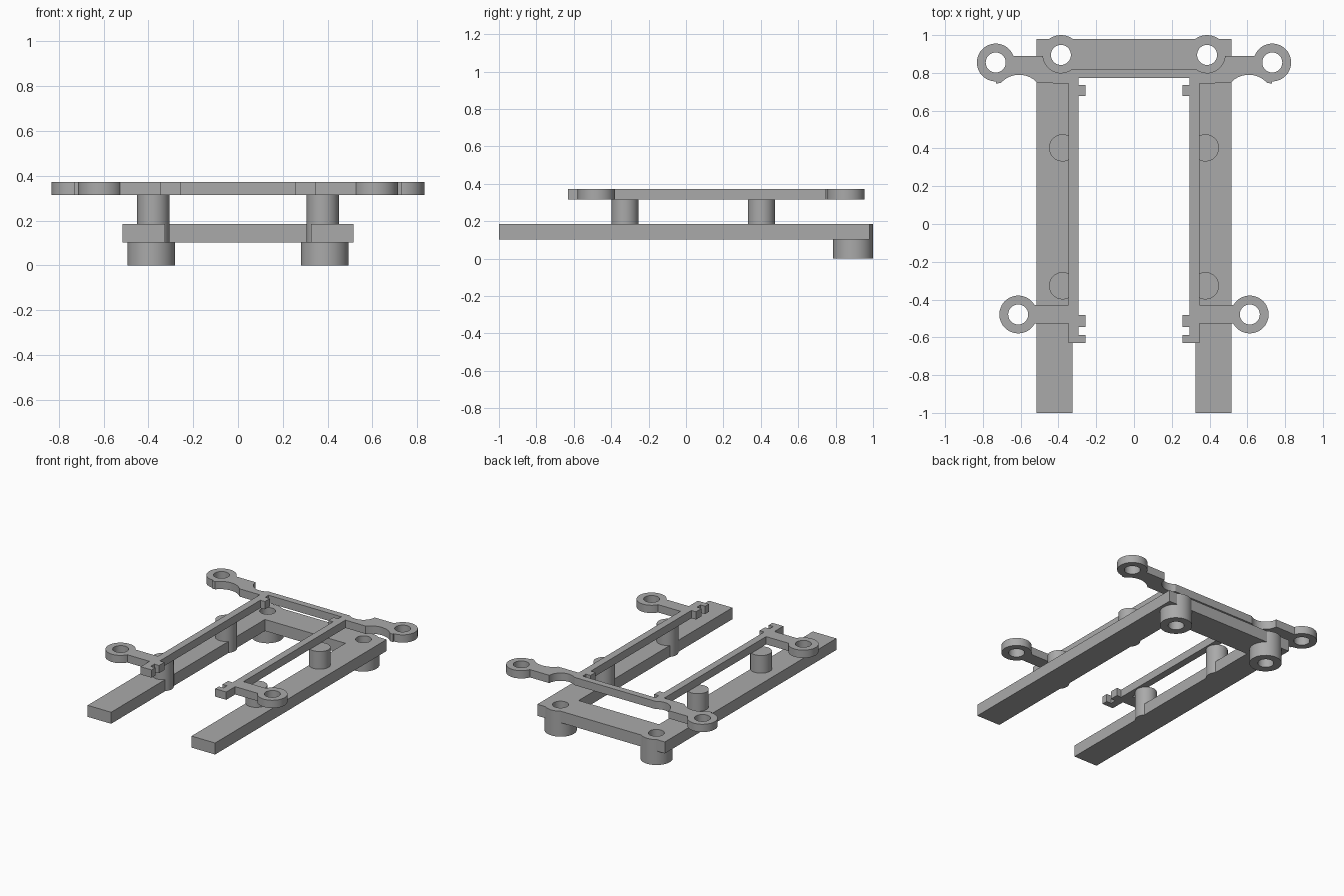
import bpy, bmesh, math

if "Cube" in bpy.data.objects:
    bpy.data.objects.remove(bpy.data.objects["Cube"])

gray = bpy.data.materials.new("gray")
gray.diffuse_color = (0.4, 0.4, 0.4, 1)
gray.use_nodes = True
gray.node_tree.nodes["Principled BSDF"].inputs["Base Color"].default_value = gray.diffuse_color


def arc(cx, cy, r, a0, a1, n):
    """Points along an arc, angles in degrees."""
    angles = [math.radians(a0 + (a1 - a0) * i / n) for i in range(n + 1)]
    return [(cx + r * math.cos(a), cy + r * math.sin(a)) for a in angles]


def prism(name, points, z0, z1):
    """Extrude a flat outline from z0 to z1."""
    bm = bmesh.new()
    face = bm.faces.new([bm.verts.new((x, y, z0)) for x, y in points])
    top = bmesh.ops.extrude_face_region(bm, geom=[face])["geom"]
    verts = [v for v in top if isinstance(v, bmesh.types.BMVert)]
    bmesh.ops.translate(bm, vec=(0, 0, z1 - z0), verts=verts)
    bmesh.ops.recalc_face_normals(bm, faces=bm.faces)
    mesh = bpy.data.meshes.new(name)
    bm.to_mesh(mesh)
    bm.free()
    mesh.materials.append(gray)
    obj = bpy.data.objects.new(name, mesh)
    bpy.context.collection.objects.link(obj)
    return obj


def cylinder(x, y, r, z0, z1, n=48):
    return prism("tool", arc(x, y, r, 0, 360 - 360 / n, n - 1), z0, z1)


def combine(obj, tool, operation):
    """Join or cut with a tool solid, then discard the tool."""
    bpy.ops.object.select_all(action="DESELECT")
    bpy.context.view_layer.objects.active = obj
    obj.select_set(True)
    mod = obj.modifiers.new("bool", "BOOLEAN")
    mod.operation = operation
    mod.solver = "EXACT"
    mod.object = tool
    bpy.ops.object.modifier_apply(modifier=mod.name)
    bpy.data.objects.remove(tool)


def mirrored(half):
    """Close a right-hand outline with its mirror image."""
    return half + [(-x, y) for x, y in reversed(half) if x > 1e-6]


def finish(obj):
    bpy.context.view_layer.objects.active = obj
    obj.select_set(True)
    bpy.ops.object.shade_smooth_by_angle(angle=math.radians(30))


# Lower U-shaped base: two rails joined by a rear crossbar
base = prism("base_rails", mirrored([
    (0, 0.98), (0.515, 0.98), (0.515, -1), (0.325, -1), (0.325, 0.775), (0, 0.775)]),
    0.102, 0.186)
for s in (-1, 1):
    # Support pegs, then hollow feet at the rear corners
    for y in (0.403, -0.327):
        combine(base, cylinder(s * 0.378, y, 0.072, 0.102, 0.315), "UNION")
    combine(base, cylinder(s * 0.387, 0.893, 0.107, 0, 0.186), "UNION")
for s in (-1, 1):
    combine(base, cylinder(s * 0.387, 0.895, 0.053, -0.1, 0.3), "DIFFERENCE")
finish(base)

# Upper frame: crossbar, clearance notch, rear arm, side bar, front arm, clips
half = [(0, 0.82)]
half += arc(0.387, 0.895, 0.095, -128, -3, 14)
half += [(0.66, 0.89), (0.73, 0.853), (0.73, 0.745)]
half += arc(0.608, 0.66, 0.13, 41, 139, 14)
half += [(0.346, 0.745), (0.346, -0.43), (0.55, -0.43), (0.55, -0.527),
         (0.346, -0.527), (0.346, -0.63), (0.257, -0.63), (0.257, -0.587),
         (0.294, -0.587), (0.294, -0.545), (0.257, -0.545), (0.257, -0.482),
         (0.294, -0.482), (0.294, 0.677), (0.257, 0.677), (0.257, 0.735),
         (0.294, 0.735), (0.294, 0.773), (0, 0.773)]
frame = prism("upper_frame", mirrored(half), 0.315, 0.372)

# Mounting rings at the ends of the four arms
rings = [(s * x, y) for s in (-1, 1) for x, y in ((0.732, 0.855), (0.613, -0.479))]
for x, y in rings:
    combine(frame, cylinder(x, y, 0.1, 0.315, 0.372), "UNION")
for x, y in rings:
    combine(frame, cylinder(x, y, 0.053, 0.2, 0.5), "DIFFERENCE")
finish(frame)
